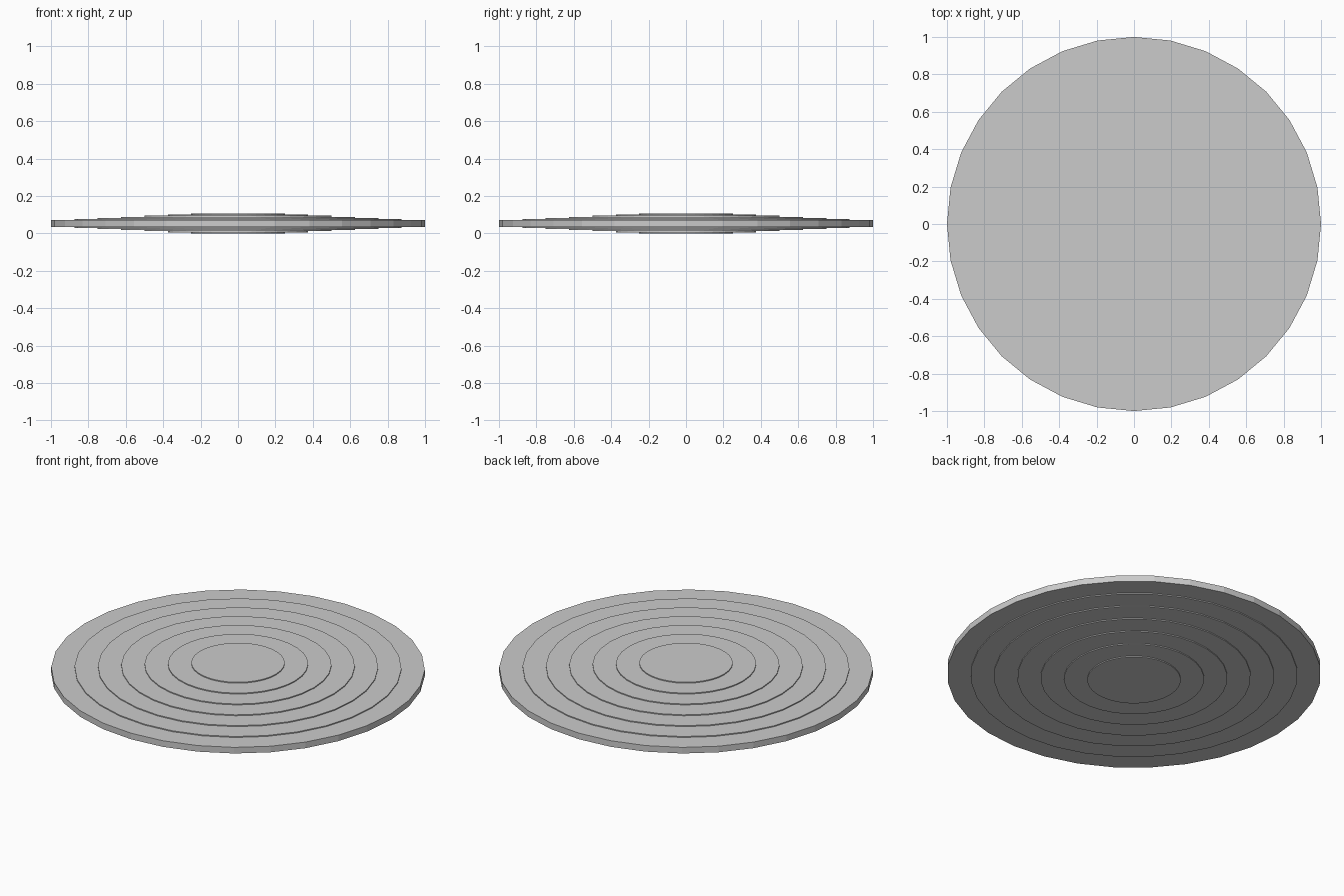
import bpy, bmesh
from math import cos, sin, pi

if "Cube" in bpy.data.objects:
    bpy.data.objects.remove(bpy.data.objects["Cube"])

SIDES = 32
MID = 0.053          # height of the disc's middle plane
RIM_HALF = 0.018     # half thickness at the rim
STEP = 0.035 / 6     # rise of each terrace
radii = [1.0 - 0.125 * i for i in range(7)]

# Stepped half profile: rim inwards to the centre plateau
upper = []
for i, r in enumerate(radii):
    h = RIM_HALF + STEP * i
    if i:
        upper.append((r, h - STEP))
    upper.append((r, h))

# Full profile from bottom plateau, around the rim, to top plateau
profile = [(r, MID - h) for r, h in reversed(upper)] + [(r, MID + h) for r, h in upper]

# Revolve the profile into rings and bridge them
bm = bmesh.new()
rings = [[bm.verts.new((r * cos(2 * pi * k / SIDES), r * sin(2 * pi * k / SIDES), z))
          for k in range(SIDES)] for r, z in profile]
for a, b in zip(rings, rings[1:]):
    for k in range(SIDES):
        n = (k + 1) % SIDES
        bm.faces.new((a[k], a[n], b[n], b[k]))

# Centre plateaus
bm.faces.new(rings[-1])
bm.faces.new(rings[0][::-1])
bmesh.ops.recalc_face_normals(bm, faces=bm.faces[:])

mesh = bpy.data.meshes.new("stepped_disc")
bm.to_mesh(mesh)
bm.free()
bpy.context.collection.objects.link(bpy.data.objects.new("stepped_disc", mesh))
